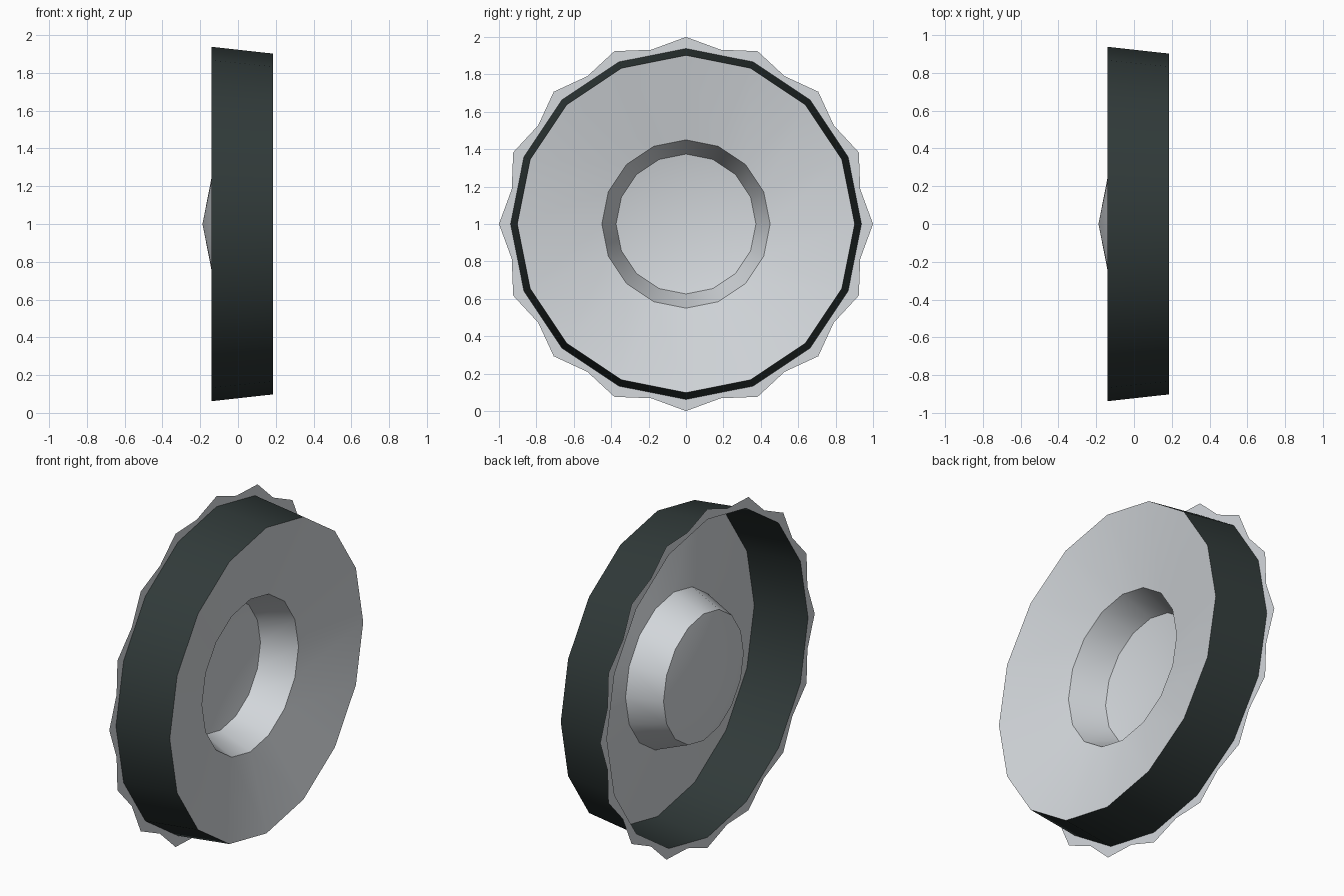
import bpy, bmesh, math

if "Cube" in bpy.data.objects:
    bpy.data.objects.remove(bpy.data.objects["Cube"])

SIDES = 16
CENTRE_Z = 1.0


def material(name, rgb):
    m = bpy.data.materials.new(name)
    m.diffuse_color = (*rgb, 1.0)
    m.use_nodes = True
    m.node_tree.nodes["Principled BSDF"].inputs["Base Color"].default_value = m.diffuse_color
    return m


metal = material("light_grey_metal", (0.66, 0.69, 0.72))
rubber = material("dark_rubber", (0.030, 0.042, 0.041))


def add_ring(bm, x, radii, count):
    """Ring of vertices around the x axis; radii alternate round the ring."""
    ring = []
    for i in range(count):
        a = 2 * math.pi * i / count
        r = radii[i % len(radii)]
        ring.append(bm.verts.new((x, r * math.sin(a), CENTRE_Z + r * math.cos(a))))
    return ring


def lathe(name, stations, mat, count=SIDES, apex=None):
    """Sheet through rings given as (x, radii), with an optional centre point."""
    bm = bmesh.new()
    rings = [add_ring(bm, x, radii, count) for x, radii in stations]
    for a, b in zip(rings, rings[1:]):
        for i in range(count):
            j = (i + 1) % count
            bm.faces.new((a[i], b[i], b[j], a[j]))
    if apex is not None:
        tip = bm.verts.new((apex, 0, CENTRE_Z))
        for i in range(count):
            bm.faces.new((rings[-1][i], tip, rings[-1][(i + 1) % count]))
    # make normals agree, facing the +x side
    bmesh.ops.recalc_face_normals(bm, faces=bm.faces)
    if sum(f.normal.x * f.calc_area() for f in bm.faces) < 0:
        bmesh.ops.reverse_faces(bm, faces=bm.faces)
    mesh = bpy.data.meshes.new(name)
    bm.to_mesh(mesh)
    bm.free()
    mesh.materials.append(mat)
    obj = bpy.data.objects.new(name, mesh)
    bpy.context.collection.objects.link(obj)
    bpy.ops.object.select_all(action='DESELECT')
    obj.select_set(True)
    bpy.context.view_layer.objects.active = obj
    bpy.ops.object.shade_smooth_by_angle(angle=math.radians(30))
    return obj


# Tapered open tread band
lathe("tread_band", [(-0.14, [0.938]), (0.186, [0.902])], rubber)

# Dished face, recessed hub wall and shallow pointed hub cap
lathe("wheel_face", [(0.186, [0.902]), (0.08, [0.45]), (-0.115, [0.374])],
      metal, apex=-0.188)

# Thin flat flange with a toothed edge
c = math.cos(math.pi / SIDES)
lathe("toothed_flange", [(-0.14, [0.938, 0.938 * c]), (-0.14, [1.0, 0.95])],
      metal, count=SIDES * 2)
